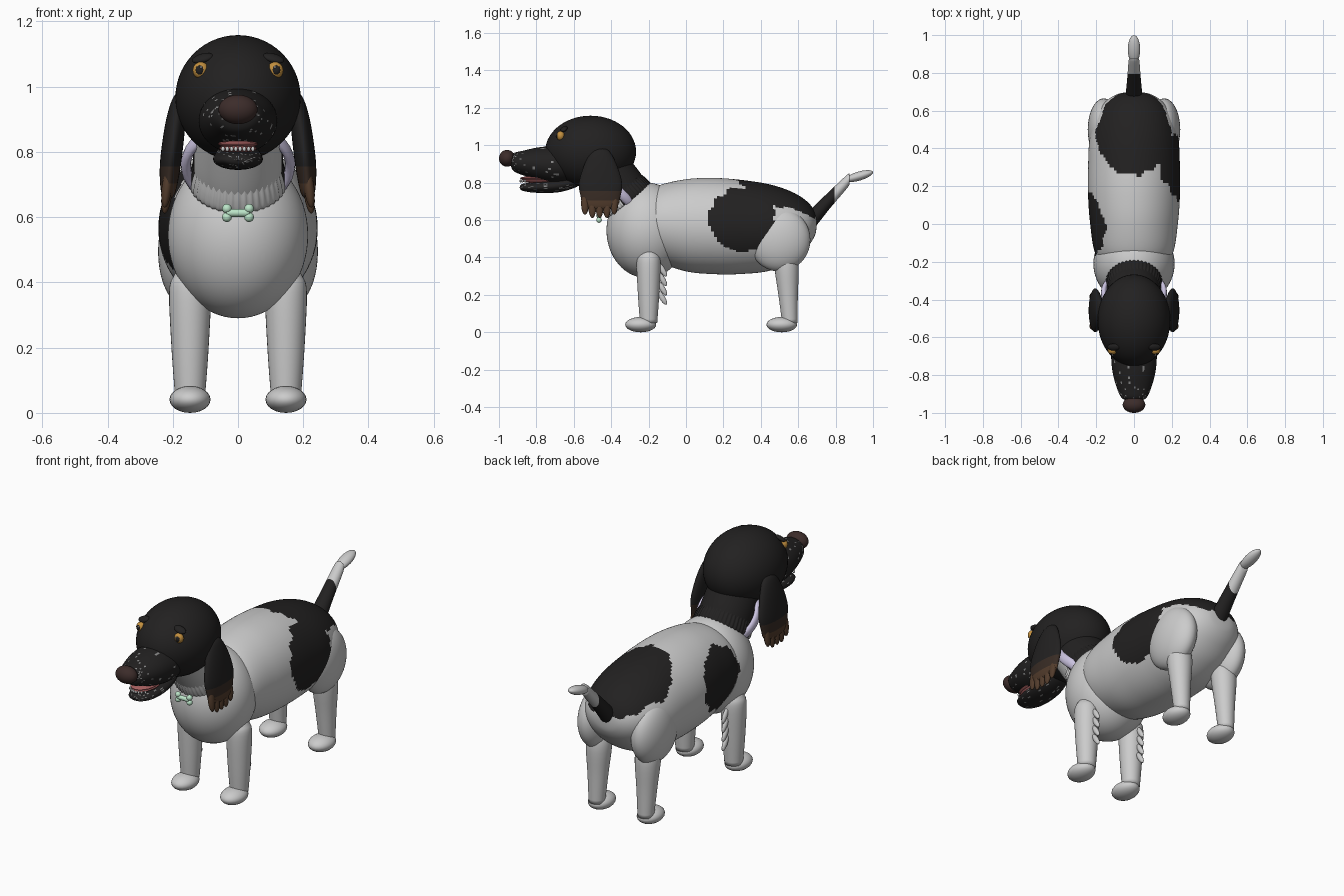
import bpy, bmesh, random
from math import sin, cos, pi
from mathutils import Vector

if "Cube" in bpy.data.objects:
    bpy.data.objects.remove(bpy.data.objects["Cube"])

random.seed(4)


def material(name, r, g, b):
    m = bpy.data.materials.new(name)
    m.diffuse_color = (r, g, b, 1)
    m.use_nodes = True
    m.node_tree.nodes["Principled BSDF"].inputs["Base Color"].default_value = m.diffuse_color
    return m


COAT = material("coat_grey", .57, .57, .555)
BLACK = material("coat_black", .016, .015, .015)
BROWN = material("ear_brown", .085, .045, .025)
DARK = material("ear_dark_brown", .04, .025, .018)
NOSE = material("nose_brown", .045, .025, .023)
AMBER = material("eye_amber", .55, .28, .05)
PINK = material("mouth_red", .40, .12, .12)
WHITE = material("tooth_white", .9, .9, .87)
LILAC = material("collar_lilac", .60, .55, .75)
GREEN = material("tag_green", .50, .78, .58)
FLECK = material("muzzle_fleck", .25, .25, .25)


def finish(name, bm, mat, loc=(0, 0, 0), rot=(0, 0, 0), scale=(1, 1, 1)):
    bmesh.ops.recalc_face_normals(bm, faces=bm.faces)
    me = bpy.data.meshes.new(name)
    bm.to_mesh(me)
    bm.free()
    for p in me.polygons:
        p.use_smooth = True
    me.materials.append(mat)
    ob = bpy.data.objects.new(name, me)
    ob.location, ob.rotation_euler, ob.scale = loc, rot, scale
    bpy.context.collection.objects.link(ob)
    return ob


def ball(name, loc, scale, mat, rot=(0, 0, 0), seg=24):
    bm = bmesh.new()
    bmesh.ops.create_uvsphere(bm, u_segments=seg, v_segments=seg // 2, radius=1)
    return finish(name, bm, mat, loc, rot, scale)


def loft(name, axis, sections, mat, seg=40, steps=5, flute=0, **kw):
    """Smooth skin through elliptical sections (x, y, z, ra, rb)."""
    pts = [Vector(s) for s in sections]
    rows = []
    for i in range(len(pts) - 1):
        p0, p1, p2 = pts[max(i - 1, 0)], pts[i], pts[i + 1]
        p3 = pts[min(i + 2, len(pts) - 1)]
        for k in range(steps):
            t = k / steps
            rows.append(p1 + .5 * t * ((p2 - p0) + t * ((2 * p0 - 5 * p1 + 4 * p2 - p3)
                        + t * (3 * p1 - p0 - 3 * p2 + p3))))
    rows.append(pts[-1])
    bm = bmesh.new()
    rings = []
    for x, y, z, ra, rb in rows:
        ring = []
        for j in range(seg):
            a = 2 * pi * j / seg
            f = 1 + flute * cos(seg / 4 * a)
            u, v = max(ra, .002) * f * cos(a), max(rb, .002) * f * sin(a)
            ring.append(bm.verts.new((x + u, y, z + v) if axis == 'y' else (x + u, y + v, z)))
        rings.append(ring)
    for a, b in zip(rings, rings[1:]):
        for j in range(seg):
            bm.faces.new((a[j], a[j - 1], b[j - 1], b[j]))
    bm.faces.new(rings[0])
    bm.faces.new(rings[-1])
    return finish(name, bm, mat, **kw)


def paint(ob, mat, test):
    """Give a material to the faces whose centre passes the test."""
    ob.data.materials.append(mat)
    n = len(ob.data.materials) - 1
    for p in ob.data.polygons:
        c = p.center
        if test(*[c[i] * ob.scale[i] + (ob.location[i]) for i in range(3)]):
            p.material_index = n


def along_y(rows):
    return [(0, y, z, ra, rb) for y, z, ra, rb in rows]


def patches(x, y, z):
    w = 1 + .07 * sin(45 * (y + z)) + .05 * sin(70 * (x - z))
    rump = (x / .23) ** 2 + ((y - .52) / .27) ** 2 + ((z - .8) / .25) ** 2
    right = ((y - .3) / .18) ** 2 + ((z - .6) / .17) ** 2
    left = ((y - .01) / .17) ** 2 + ((z - .6) / .16) ** 2
    return rump < w or (x > .1 and right < w) or (x < -.1 and left < w)


# Torso
barrel = loft("barrel", 'y', along_y([
    (-.25, .57, 0, 0), (-.22, .575, .15, .15), (-.15, .58, .207, .203), (0, .572, .232, .246),
    (.15, .568, .243, .257), (.3, .563, .243, .251), (.45, .56, .235, .23),
    (.57, .567, .203, .182), (.65, .577, .148, .12), (.69, .58, .08, .06), (.7, .58, 0, 0)]),
    COAT, seg=112, steps=9)
chest = ball("chest", (0, -.21, .545), (.215, .215, .255), COAT, seg=64)
for part in (barrel, chest):
    paint(part, BLACK, patches)

# Tail
tail = loft("tail", 'y', along_y([(.62, .55, .045, .06), (.68, .61, .044, .06),
            (.77, .71, .036, .047), (.86, .805, .029, .036), (.875, .82, .025, .025)]), COAT, steps=8)
paint(tail, BLACK, lambda x, y, z: y < .79)
ball("tail_tip", (0, .925, .835), (.033, .078, .024), COAT, rot=(.29, 0, 0))

# Neck with fluted ruff, tilted forward
tilt = dict(loc=(0, -.315, .715), rot=(.64, 0, 0))
neck = loft("neck", 'z', [(0, 0, z, r, r) for z, r in
            ((-.03, .13), (.05, .138), (.15, .137), (.3, .13))], COAT, seg=48, **tilt)
ruff = loft("neck_ruff", 'z', [(0, 0, z, r, r) for z, r in
            ((-.03, .13), (-.015, .147), (.02, .145), (.06, .135))], COAT, seg=176, flute=.018, **tilt)
for part in (neck, ruff):
    paint(part, BLACK, lambda x, y, z: y > -.35)

# Collar band
bm = bmesh.new()
band = []
for j in range(48):
    a = 2 * pi * j / 48
    band.append([bm.verts.new(((.16 + .015 * cos(b)) * cos(a), (.16 + .015 * cos(b)) * sin(a), .026 * sin(b)))
                 for b in [2 * pi * k / 12 for k in range(12)]])
for j in range(48):
    for k in range(12):
        bm.faces.new((band[j][k], band[j - 1][k], band[j - 1][k - 1], band[j][k - 1]))
finish("collar", bm, LILAC, loc=(0, -.365, .76), rot=(-.8, 0, 0))

# Bone-shaped tag
loft("tag_bar", 'z', [(0, 0, -.035, .012, .012), (0, 0, .035, .012, .012)], GREEN, seg=16,
     loc=(0, -.465, .613), rot=(0, pi / 2, 0))
for sx in (-1, 1):
    for sz in (-1, 1):
        ball("tag_knob", (sx * .034, -.465, .613 + sz * .013), (.015,) * 3, GREEN, seg=16)

# Head, muzzle, jaw and nose
ball("head", (0, -.51, .966), (.192, .243, .192), BLACK, seg=56)
muzzle = loft("muzzle", 'y', along_y([
    (-.94, .91, 0, 0), (-.925, .91, .06, .045), (-.87, .905, .09, .066), (-.78, .9, .114, .09),
    (-.68, .895, .12, .1), (-.6, .9, .1, .08), (-.55, .9, 0, 0)]), BLACK, seg=64, steps=7)
jaw = loft("lower_jaw", 'y', along_y([
    (-.89, .775, 0, 0), (-.875, .775, .045, .018), (-.8, .775, .073, .029),
    (-.68, .785, .073, .036), (-.58, .81, .05, .03), (-.55, .82, 0, 0)]), BLACK, seg=56, steps=6)
for part in (muzzle, jaw):
    paint(part, FLECK, lambda x, y, z: random.random() < .06)
ball("nose", (0, -.957, .93), (.06, .043, .045), NOSE, seg=32)

# Mouth
ball("tongue", (0, -.785, .811), (.058, .1, .014), PINK)
ball("upper_gum", (0, -.8, .824), (.062, .088, .012), PINK)
for i in range(8):
    x = -.046 + i * .0131
    ball("tooth", (x, -.886 + 12 * x * x, .809), (.006, .006, .008), WHITE, seg=10)

# Paired parts
for side, s in (("left", -1), ("right", 1)):
    # Eyes and brows
    ball(side + "_eye", (s * .114, -.67, 1.05), (.025, .022, .026), AMBER)
    ball(side + "_pupil", (s * .117, -.686, 1.051), (.013, .009, .015), BLACK, seg=16)
    ball(side + "_eye_glint", (s * .113, -.695, 1.06), (.004,) * 3, WHITE, seg=10)
    ball(side + "_brow", (s * .108, -.652, 1.087), (.034, .02, .012), BLACK, rot=(.5, s * .25, 0))

    # Drooping ears with hair locks
    ear = loft(side + "_ear", 'z', [(s * x, -.457, z, a, b) for x, z, a, b in (
        (.165, .99, 0, 0), (.177, .97, .02, .045), (.19, .9, .03, .085), (.203, .8, .033, .115),
        (.21, .73, .03, .107), (.214, .67, .02, .085), (.216, .65, 0, 0))], BLACK)
    paint(ear, DARK, lambda x, y, z: z < .76)
    paint(ear, BROWN, lambda x, y, z: z < .71)
    for i in range(5):
        ball(side + "_ear_lock", (s * .218, -.54 + i * .039, .69 - .018 * (i in (1, 2, 3))),
             (.016, .021, .062), BROWN, rot=(0, -s * .12, 0), seg=16)

    # Front leg, paw and feathering
    loft(side + "_front_leg", 'z', [(s * .147, -.2, z, r, r) for z, r in (
        (.455, 0), (.445, .028), (.42, .05), (.37, .064), (.2, .057), (.05, .046))], COAT, seg=32)
    ball(side + "_front_paw", (s * .147, -.242, .041), (.063, .083, .041), COAT)
    for z in (.335, .285, .235, .185):
        ball(side + "_leg_feather", (s * .147, -.127, z), (.012, .015, .044), COAT, rot=(.55, 0, 0), seg=14)

    # Haunch, hind leg and paw
    ball(side + "_haunch", (s * .16, .5, .495), (.085, .165, .17), COAT, seg=40)
    loft(side + "_hind_leg", 'z', [(s * .147, y, z, r, r) for y, z, r in (
        (.53, .44, .05), (.537, .36, .065), (.546, .2, .052), (.555, .05, .041))], COAT, seg=32)
    ball(side + "_hind_paw", (s * .147, .512, .041), (.063, .082, .041), COAT)
